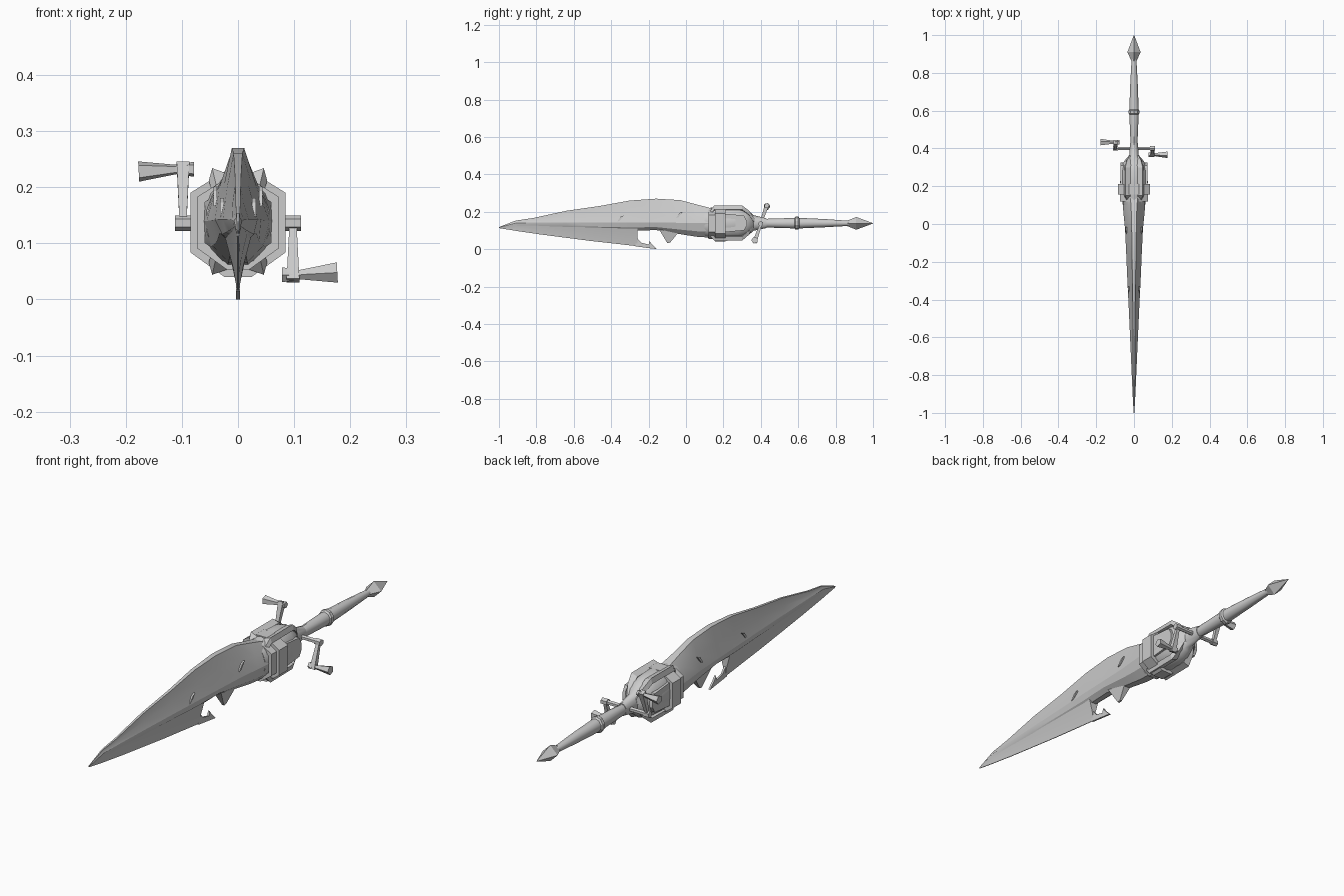
import bpy, bmesh, math
from mathutils import Vector

if "Cube" in bpy.data.objects:
    bpy.data.objects.remove(bpy.data.objects["Cube"])

steel = bpy.data.materials.new("grey_steel")
steel.diffuse_color = (0.6, 0.6, 0.6, 1)
steel.use_nodes = True
steel.node_tree.nodes["Principled BSDF"].inputs["Base Color"].default_value = steel.diffuse_color


def finish(name, bm, angle=30):
    bmesh.ops.remove_doubles(bm, verts=bm.verts, dist=1e-5)
    bmesh.ops.recalc_face_normals(bm, faces=bm.faces)
    me = bpy.data.meshes.new(name)
    bm.to_mesh(me)
    bm.free()
    me.materials.append(steel)
    ob = bpy.data.objects.new(name, me)
    bpy.context.collection.objects.link(ob)
    bpy.ops.object.select_all(action='DESELECT')
    ob.select_set(True)
    bpy.context.view_layer.objects.active = ob
    bpy.ops.object.shade_smooth_by_angle(angle=math.radians(angle))
    return ob


def loft(name, rings, angle=30, closed=False):
    """Skin a list of equal-length point rings and cap the ends."""
    bm = bmesh.new()
    vs = [[bm.verts.new(p) for p in r] for r in rings]
    n = len(vs[0])
    pairs = list(zip(vs, vs[1:])) + ([(vs[-1], vs[0])] if closed else [])
    for a, b in pairs:
        for i in range(n):
            j = (i + 1) % n
            bm.faces.new((a[i], a[j], b[j], b[i]))
    if not closed:
        bm.faces.new(vs[0])
        bm.faces.new(vs[-1])
    return finish(name, bm, angle)


def turned(name, stations, sides, angle=30, turn=0.0):
    """Elliptical sections (y, centre z, x radius, z radius) along y."""
    return loft(name, [[(rx * math.sin(turn + math.tau * i / sides), y,
                         zc + rz * math.cos(turn + math.tau * i / sides))
                        for i in range(sides)] for y, zc, rx, rz in stations], angle)


def rod(name, a, b, r1, r2, sides=6):
    a, b = Vector(a), Vector(b)
    q = (b - a).to_track_quat('Z', 'Y')
    circ = [Vector((math.cos(math.tau * (i + .5) / sides),
                    math.sin(math.tau * (i + .5) / sides), 0)) for i in range(sides)]
    return loft(name, [[p + q @ (c * r) for c in circ] for p, r in ((a, r1), (b, r2))])


def plate(name, profile, x0, x1):
    """Side profile (y, z) extruded from x0 to x1."""
    return loft(name, [[(x, y, z) for y, z in profile] for x in (x0, x1)])


def mirrored(half, y):
    """Close a right-hand half section, listed top to bottom, at station y."""
    return [(x, y, z) for x, z in half] + [(-x, y, z) for x, z in reversed(half)]


# Blade body: (y, crest z, crest half width, middle z, half width, belly z, fullness)
blade = [
    (-1.00, .118, .001, .116, .002, .113, .5),
    (-.91, .153, .003, .140, .007, .120, .5),
    (-.82, .166, .004, .142, .011, .118, .5),
    (-.64, .205, .005, .143, .019, .110, .5),
    (-.46, .231, .006, .143, .027, .104, .5),
    (-.30, .260, .008, .143, .035, .098, .55),
    (-.16, .270, .011, .142, .041, .102, .6),
    (-.03, .262, .012, .141, .047, .080, .7),
    (.06, .238, .014, .140, .056, .066, .75),
    (.16, .212, .020, .140, .064, .060, .8),
]
loft("blade", [mirrored([(t, zt), (w * k, zm + .5 * (zt - zm)), (w, zm),
                         (w * .8, zm - .6 * (zm - zb)), (w * .3, zb)], y)
               for y, zt, t, zm, w, zb, k in blade], 25)

# Keel: (y, top z, top half width, bottom z)
keel = [(-.995, .117, .002, .112), (-.91, .130, .006, .098), (-.78, .130, .010, .079),
        (-.51, .120, .017, .044), (-.26, .110, .023, .016)]
loft("keel", [mirrored([(w, zt), (w * .4, zb + .45 * (zt - zb)), (.0015, zb)], y)
              for y, zt, w, zb in keel], 25)
plate("keel_hook", [(-.27, .07), (-.24, .035), (-.20, .025), (-.195, .045),
                    (-.185, .03), (-.155, 0), (-.27, .015)], -.004, .004)

# Trigger fin below the barrel
fin = [(-.145, .108), (-.10, .032), (-.085, .035), (-.04, .09), (-.04, .12)]
loft("lower_fin", [[(s * (.004 + .22 * max(0, z - .03)), y, z) for y, z in fin]
                   for s in (-1, 1)])

# Small engraved slits on both sides
for s in (-1, 1):
    for y, z, x in ((-.35, .165, .029), (-.035, .185, .041)):
        plate("side_slit", [(y - .018, z - .018), (y - .005, z - .014),
                            (y + .018, z + .016), (y, z + .008)],
              s * (x - .004), s * (x + .003))

# Rounded housing and neck
turned("housing", [(.10, .140, .058, .076), (.16, .140, .069, .086), (.22, .140, .075, .090),
                   (.28, .140, .072, .088), (.32, .140, .062, .076), (.345, .140, .044, .056),
                   (.36, .140, .026, .042), (.43, .139, .021, .026)], 14, 35)


def collar(name, y0, y1, s, depth):
    """Faceted ring around the housing."""
    outer = [(.024, .090), (.085, .052), (.085, -.054), (.024, -.098)]
    outer += [(-x, z) for x, z in reversed(outer)]
    rings = []
    for x, z in outer:
        d = 1 - depth
        rings.append([(x * s * k, y, .138 + z * s * k)
                      for k, y in ((1, y0), (1, y1), (d, y1), (d, y0))])
    loft(name, rings, 20, closed=True)


collar("main_collar", .155, .212, 1.0, .22)
collar("front_collar", .12, .158, .86, .2)

# Bent straps over and under the housing
top_strap = [(.12, .195), (.152, .234), (.30, .234), (.338, .205), (.365, .165)]
low_strap = [(.115, .085), (.152, .044), (.30, .046), (.338, .078), (.36, .12)]
for s in (-1, 1):
    for name, path, up in (("upper_strap", top_strap, 1), ("lower_strap", low_strap, -1)):
        rings = []
        for i, (y, z) in enumerate(path):
            f = (.8, 1, 1, .8, .5)[i]
            rings.append([(s * .018 * f, y, z - up * .010), (s * .046 * f, y, z),
                          (s * .052 * f, y, z - up * .022), (s * .024 * f, y, z - up * .030)])
        loft(name, rings, 20)
    # Flat cheek panel on the side of the housing
    plate("cheek_panel", [(.20, .19), (.31, .18), (.325, .15), (.325, .125),
                          (.31, .10), (.20, .09)], s * .055, s * .071)

# Cross axle with two opposed cranks
rod("axle", (-.112, .40, .136), (.112, .40, .136), .010, .010)
for s in (-1, 1):
    hub = (s * .098, .40, .136 - s * .004)
    end = (s * .098, .40 - s * .032, .138 - s * .094)
    rod("crank_hub", (s * .085, .40, .136), (s * .112, .40, .136), .014, .014)
    rod("crank_arm", hub, (end[0], end[1] - s * .003, end[2] - s * .010), .009, .016, 4)
    rod("crank_pin", (s * .078, end[1], end[2]), (s * .112, end[1], end[2]), .014, .009, 5)
    rod("crank_handle", (s * .105, end[1], end[2]), (s * .177, end[1], end[2] + s * .004),
        .008, .019, 5)

# Grip, its ring, and the pointed pommel
turned("grip", [(.42, .139, .019, .023), (.58, .139, .026, .028), (.61, .139, .026, .028),
                (.74, .139, .021, .022), (.88, .138, .013, .013)], 10, 40)
turned("grip_ring", [(.580, .139, .026, .028), (.586, .139, .031, .035),
                     (.600, .139, .031, .035), (.606, .139, .026, .028)], 10, 20)
turned("pommel", [(.855, .138, .010, .012), (.91, .138, .035, .034),
                  (1.00, .138, .001, .001)], 4, 20)
